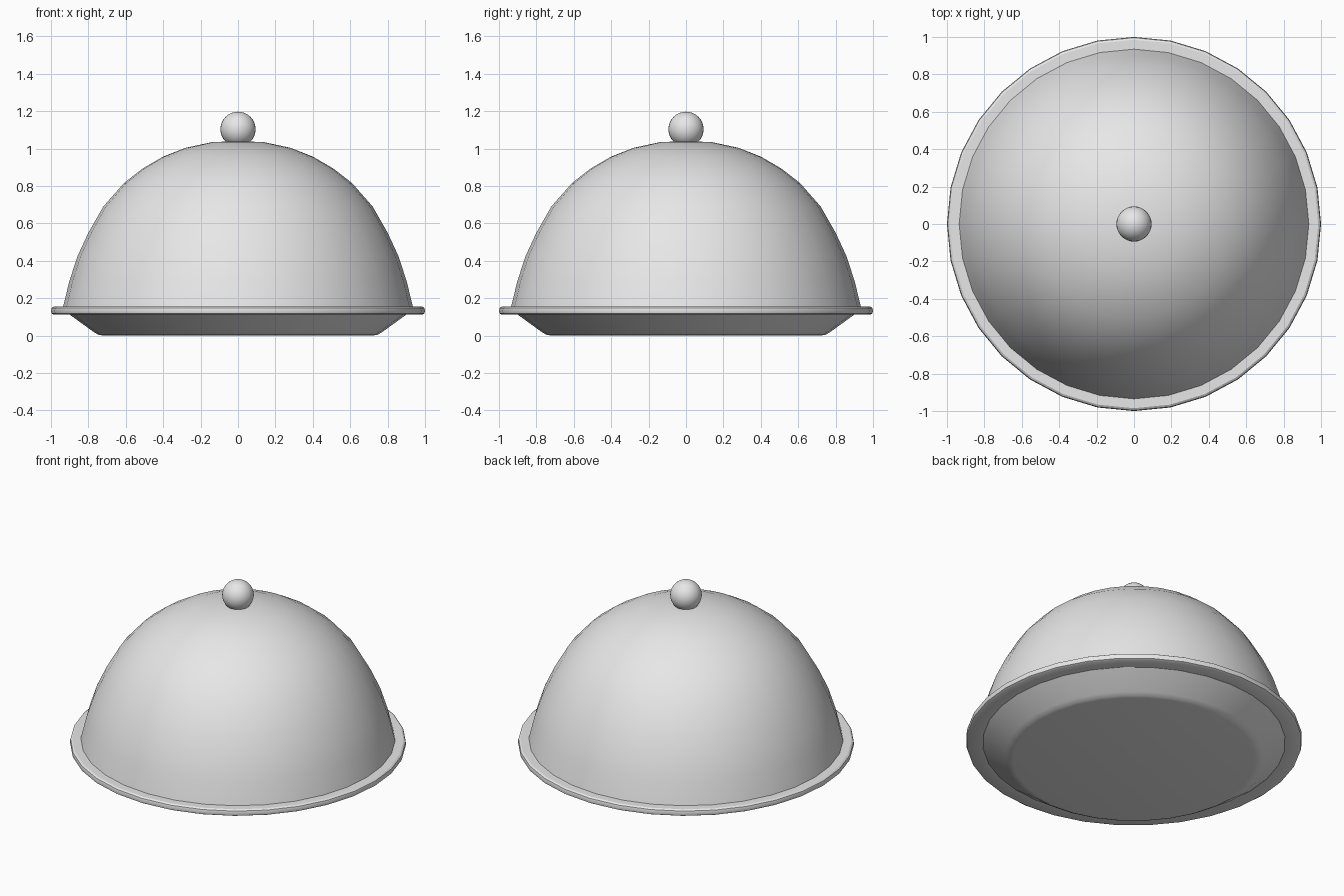
import bpy, bmesh, math

cube = bpy.data.objects.get("Cube")
if cube:
    bpy.data.objects.remove(cube, do_unlink=True)

SIDES = 32

# One plain metal grey
grey = bpy.data.materials.new("silver grey")
grey.use_nodes = True
grey.diffuse_color = (0.8, 0.8, 0.8, 1)
grey.node_tree.nodes["Principled BSDF"].inputs["Base Color"].default_value = (0.8, 0.8, 0.8, 1)


def finish(obj, name, angle):
    obj.name = name
    obj.data.materials.append(grey)
    bpy.ops.object.select_all(action="DESELECT")
    obj.select_set(True)
    bpy.context.view_layer.objects.active = obj
    bpy.ops.object.shade_smooth_by_angle(angle=math.radians(angle))


def lathe(name, profile, angle):
    """Spin a profile of (radius, height) points around z."""
    bm = bmesh.new()
    verts = [bm.verts.new((r, 0, z)) for r, z in profile]
    edges = [bm.edges.new(pair) for pair in zip(verts, verts[1:])]
    bmesh.ops.spin(bm, geom=verts + edges, axis=(0, 0, 1), cent=(0, 0, 0),
                   angle=math.tau, steps=SIDES, use_duplicate=False)
    bmesh.ops.remove_doubles(bm, verts=bm.verts, dist=0.0005)
    bmesh.ops.recalc_face_normals(bm, faces=bm.faces)
    mesh = bpy.data.meshes.new(name)
    bm.to_mesh(mesh)
    bm.free()
    obj = bpy.data.objects.new(name, mesh)
    bpy.context.collection.objects.link(obj)
    finish(obj, name, angle)


# Shallow tray: flat base, sloping wall, thin rim with a softened edge, sunken inside
lathe("tray", [(0, 0), (0.72, 0), (0.745, 0.004), (0.77, 0.018),
               (0.90, 0.112), (0.985, 0.112), (0.996, 0.118), (1, 0.133),
               (0.996, 0.148), (0.985, 0.155), (0.89, 0.155),
               (0.74, 0.045), (0, 0.045)], 32)

# Domed lid, open underneath, resting on the rim
lathe("dome_lid", [(0.935, 0.154), (0.902, 0.29), (0.858, 0.425), (0.80, 0.55),
                   (0.72, 0.69), (0.61, 0.815), (0.51, 0.893), (0.40, 0.957),
                   (0.28, 1.004), (0.14, 1.034), (0, 1.04)], 40)

# Ball handle
bpy.ops.mesh.primitive_uv_sphere_add(segments=SIDES, ring_count=16, radius=0.094,
                                     location=(0, 0, 1.103))
finish(bpy.context.object, "knob", 40)
